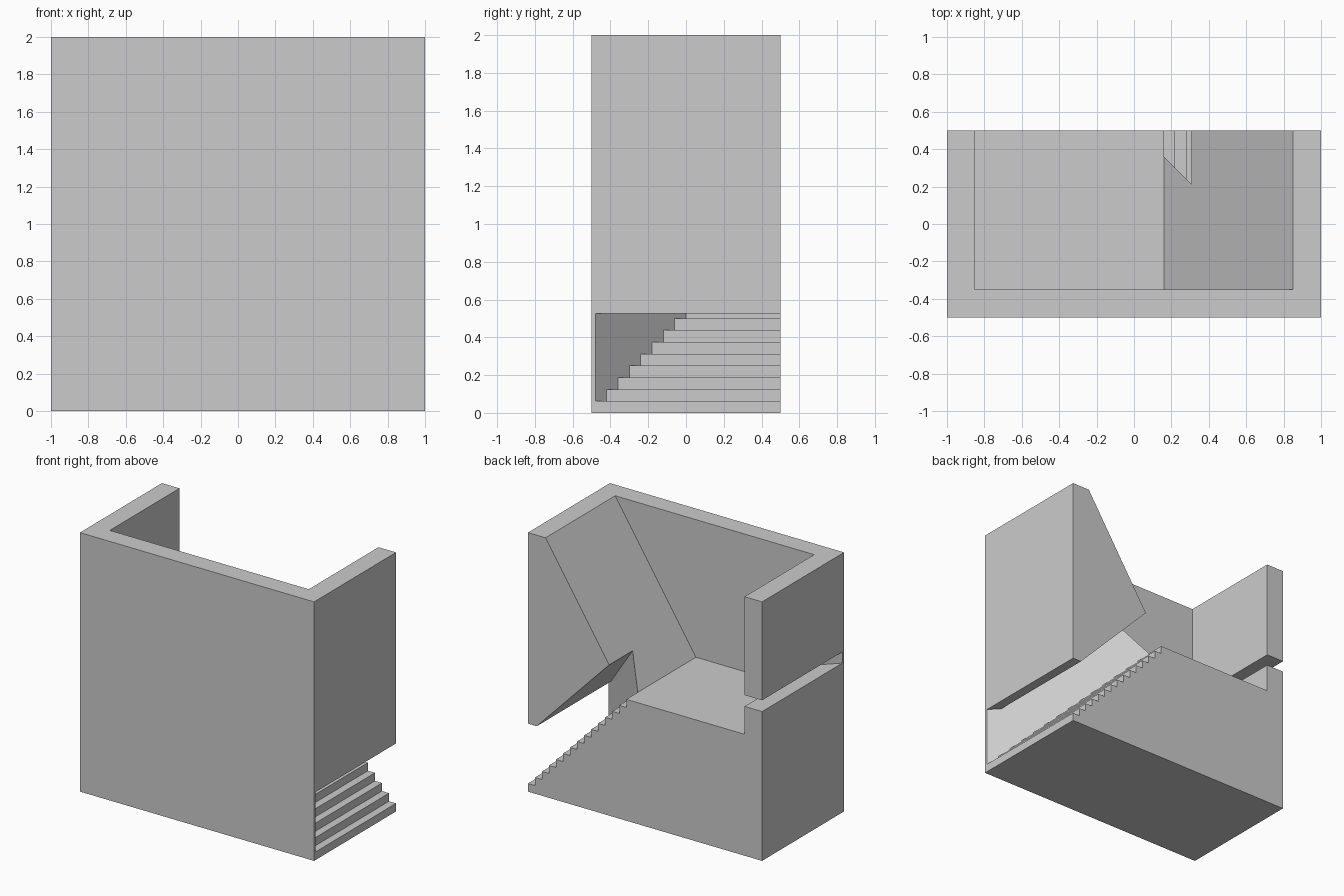
import bpy, bmesh
from mathutils import Vector

if "Cube" in bpy.data.objects:
    bpy.data.objects.remove(bpy.data.objects["Cube"])


def prism(name, profile, y0, y1, cut=None):
    """Extrude an (x, z) profile along y; cut=(point, normal) trims the normal's far side."""
    bm = bmesh.new()
    face = bm.faces.new([bm.verts.new((x, y0, z)) for x, z in profile])
    ext = bmesh.ops.extrude_face_region(bm, geom=[face])
    verts = [g for g in ext["geom"] if isinstance(g, bmesh.types.BMVert)]
    bmesh.ops.translate(bm, verts=verts, vec=(0, y1 - y0, 0))
    if cut:
        res = bmesh.ops.bisect_plane(bm, geom=bm.verts[:] + bm.edges[:] + bm.faces[:],
                                     plane_co=cut[0], plane_no=cut[1], clear_outer=True)
        edges = [g for g in res["geom_cut"] if isinstance(g, bmesh.types.BMEdge)]
        bmesh.ops.holes_fill(bm, edges=edges)
    bmesh.ops.recalc_face_normals(bm, faces=bm.faces[:])
    me = bpy.data.meshes.new(name)
    bm.to_mesh(me)
    bm.free()
    ob = bpy.data.objects.new(name, me)
    bpy.context.collection.objects.link(ob)
    return ob


def carve(target, cutter):
    cutter.hide_render = True
    mod = target.modifiers.new(cutter.name, 'BOOLEAN')
    mod.operation, mod.solver, mod.object = 'DIFFERENCE', 'EXACT', cutter
    bpy.context.view_layer.objects.active = target
    bpy.ops.object.modifier_apply(modifier=mod.name)
    bpy.data.objects.remove(cutter)


STEPS, RUN, RISE = 14, 0.06, 0.0625
FLOOR = RISE * (STEPS + 1)
LANDING = 1 - RUN * STEPS

# solid block
block = prism("stair_block", [(-1, 0), (1, 0), (1, 2), (-1, 2)], -0.5, 0.5)

# room open to the top and back, with a sloping side above the stairs
carve(block, prism("room_cutter", [(-0.85, FLOOR), (LANDING, FLOOR), (0.85, 2),
                                   (0.85, 2.2), (-0.85, 2.2)], -0.35, 0.7))

# stair tunnel: stepped floor, sloping ceiling, diagonal inner wall
profile = [(1.2, RISE)]
for i in range(1, STEPS + 1):
    x = 1 - RUN * i
    profile.append((x, RISE * i))
    if i < STEPS:
        profile.append((x, RISE * (i + 1)))
profile += [(LANDING, 1.315), (0.925, 0.525), (1.2, 0.525)]
carve(block, prism("stair_cutter", profile, -0.8, 0.7,
                   (Vector((0.52, 0, 0)), Vector((-1, -1, 0)))))

# narrow slit through the opposite wall, with the mirrored diagonal end
carve(block, prism("slit_cutter", [(-1.2, 1.153), (-0.7, 1.153), (-0.7, 1.24), (-1.2, 1.24)],
                   -0.8, 0.7, (Vector((-0.52, 0, 0)), Vector((1, -1, 0)))))
